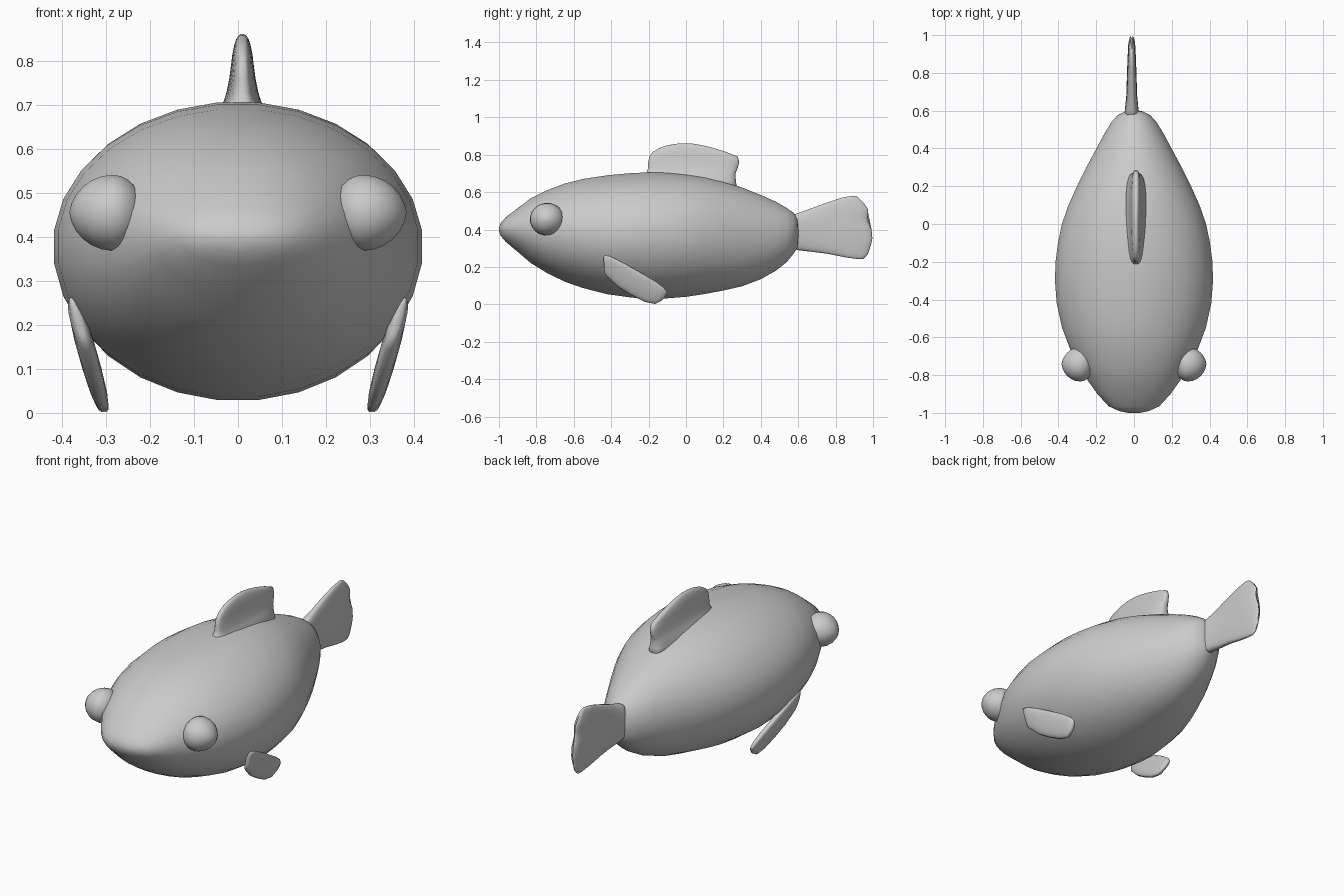
import bpy, bmesh, math


def interp(table, x):
    for (a, u), (b, v) in zip(table, table[1:]):
        if x <= b:
            return u + (v - u) * (x - a) / (b - a)
    return table[-1][1]


def spow(v, p):
    return math.copysign(abs(v) ** p, v)


def finish(name, bm):
    bmesh.ops.recalc_face_normals(bm, faces=bm.faces)
    for f in bm.faces:
        f.smooth = True
    me = bpy.data.meshes.new(name)
    bm.to_mesh(me)
    bm.free()
    ob = bpy.data.objects.new(name, me)
    bpy.context.collection.objects.link(ob)
    return ob


def loft(name, rings):
    bm = bmesh.new()
    vs = [[bm.verts.new(p) for p in r] for r in rings]
    n = len(vs[0])
    for a, b in zip(vs, vs[1:]):
        for i in range(n):
            j = (i + 1) % n
            bm.faces.new((a[i], a[j], b[j], b[i]))
    bm.faces.new(vs[0])
    bm.faces.new(vs[-1])
    return finish(name, bm)


def angles(n):
    return [2 * math.pi * (i + 0.5) / n for i in range(n)]


# body: y, half width, bottom z, top z
BODY = [(-1.0, .03, .39, .41), (-.99, .08, .365, .437), (-.965, .135, .335, .465),
        (-.9, .195, .28, .515), (-.83, .245, .22, .567), (-.75, .295, .17, .608),
        (-.65, .345, .12, .647), (-.55, .383, .085, .672), (-.42, .412, .052, .692),
        (-.3, .421, .035, .703), (-.2, .418, .027, .708), (-.1, .405, .03, .706),
        (0, .384, .038, .698), (.1, .349, .053, .684), (.2, .304, .072, .66),
        (.3, .254, .095, .626), (.4, .2, .133, .586), (.48, .157, .178, .55),
        (.54, .12, .226, .515), (.575, .088, .27, .49), (.595, .05, .3, .46),
        (.602, .02, .345, .41)]
rings = []
for y, w, zb, zt in BODY:
    zm = zb + (zt - zb) * .515
    rings.append([(w * math.cos(a), y,
                   zm + math.sin(a) * ((zt - zm) if math.sin(a) > 0 else (zm - zb)))
                  for a in angles(28)])
loft("body", rings)

# dorsal fin: z, front y, back y, half thickness
DORSAL = [(.61, -.235, .275, .07), (.66, -.23, .268, .06), (.695, -.222, .265, .05),
          (.71, -.21, .27, .042), (.73, -.204, .278, .036), (.76, -.203, .286, .03),
          (.79, -.197, .278, .026), (.815, -.178, .215, .023), (.835, -.145, .15, .019),
          (.85, -.1, .09, .014), (.858, -.055, .045, .009), (.861, -.02, .02, .004)]
rings = []
for z, y0, y1, w in DORSAL:
    rings.append([(.01 + w * spow(math.sin(a), .6),
                   (y0 + y1) / 2 + (y1 - y0) / 2 * math.cos(a), z) for a in angles(32)])
loft("dorsal_fin", rings)

# tail fin: bottom and top edges, thickness, and a wavy trailing edge
TAIL = [(0, .3, .475, .045), (.1, .289, .487, .036), (.3, .28, .513, .028),
        (.5, .27, .54, .026), (.75, .25, .57, .022), (.92, .241, .581, .018),
        (.98, .242, .578, .011), (1, .248, .572, .004)]
TRAIL = [(.24, .955), (.26, .972), (.3, .985), (.345, .997), (.4, .992), (.43, .98),
         (.455, .966), (.48, .974), (.51, .975), (.55, .95), (.58, .92)]
rings = []
for s, zb, zt, w in TAIL:
    ring = []
    for a in angles(44):
        f = .5 - .5 * math.cos(a)
        end = interp(TRAIL, .24 + .34 * f)
        ring.append((-.012 + w * spow(math.sin(a), .6), .56 + s * (end - .56),
                     zb + f * (zt - zb)))
    rings.append(ring)
loft("tail_fin", rings)

# side fins: upper edge (y, z), lower edge (y, z), half thickness
SIDE = [(-.441, .25, -.437, .175, .006), (-.436, .263, -.432, .158, .013),
        (-.405, .257, -.418, .143, .019), (-.33, .22, -.36, .09, .022),
        (-.25, .175, -.29, .047, .022), (-.16, .122, -.22, .012, .02),
        (-.12, .092, -.165, .001, .017), (-.103, .07, -.13, .02, .012),
        (-.1, .06, -.115, .035, .004)]
for side, sx in (("right", 1), ("left", -1)):
    rings = []
    for yt, zt, yb, zb, w in SIDE:
        ring = []
        for a in angles(20):
            f = .5 - .5 * math.cos(a)
            z = zb + f * (zt - zb)
            ring.append((sx * (.304 + .28 * z + w * spow(math.sin(a), .6)),
                         yb + f * (yt - yb), z))
        rings.append(ring)
    loft(side + "_side_fin", rings)

    # bulging eye with a slightly pointed outer end
    rings = []
    for i in range(13):
        t = math.pi * (i + .15) / 12.3
        r = .092 * math.sin(t) ** (1.15 if t < math.pi / 2 else 1)
        x = .285 + (.098 if t < math.pi / 2 else .07) * math.cos(t)
        rings.append([(sx * x, -.743 + r * math.cos(a), .455 + r * .95 * math.sin(a))
                      for a in angles(20)])
    loft(side + "_eye", rings)
